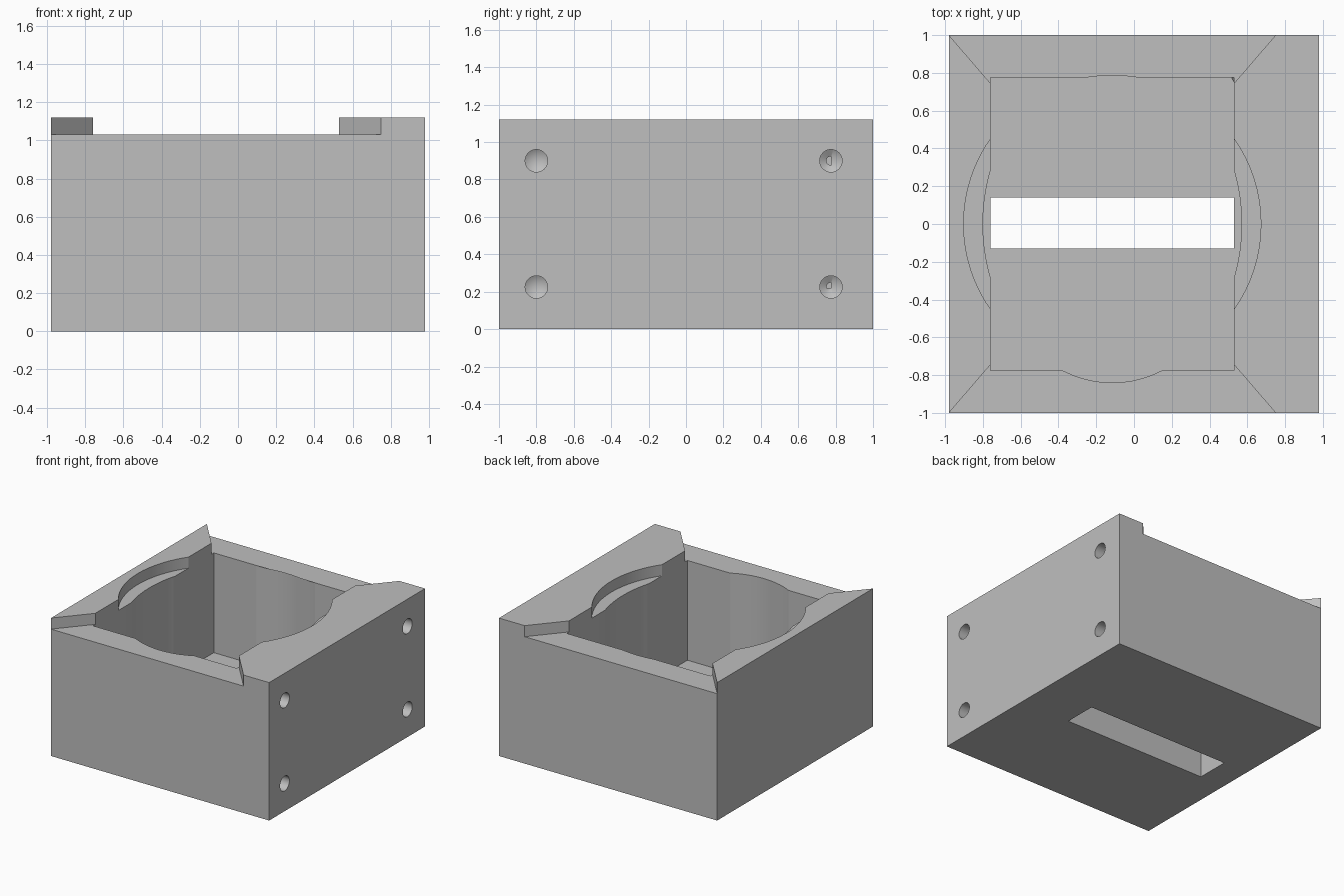
import bpy, bmesh, math

if "Cube" in bpy.data.objects:
    bpy.data.objects.remove(bpy.data.objects["Cube"])

# Overall dimensions
TOP, RIM, FLOOR = 1.12, 1.03, 0.22
X0, X1 = -0.76, 0.53          # cavity side walls
CX = (X0 + X1) / 2            # cavity centre
WALL_Y = 0.775

grey = bpy.data.materials.new("plain grey")
grey.use_nodes = True
colour = (0.52, 0.52, 0.52, 1)
grey.diffuse_color = colour
grey.node_tree.nodes["Principled BSDF"].inputs["Base Color"].default_value = colour


def prism(name, outline, z0, z1):
    """Extrude a closed outline from z0 up to z1."""
    bm = bmesh.new()
    face = bm.faces.new([bm.verts.new((x, y, z0)) for x, y in outline])
    ext = bmesh.ops.extrude_face_region(bm, geom=[face])
    for v in ext["geom"]:
        if isinstance(v, bmesh.types.BMVert):
            v.co.z = z1
    bmesh.ops.recalc_face_normals(bm, faces=bm.faces[:])
    return finish(bm, name)


def finish(bm, name):
    mesh = bpy.data.meshes.new(name)
    bm.to_mesh(mesh)
    bm.free()
    mesh.materials.append(grey)
    obj = bpy.data.objects.new(name, mesh)
    bpy.context.collection.objects.link(obj)
    return obj


def rect(x0, x1, y0, y1):
    return [(x0, y0), (x1, y0), (x1, y1), (x0, y1)]


def ellipse(a, b, n=80):
    return [(CX + a * math.cos(2 * math.pi * i / n),
             b * math.sin(2 * math.pi * i / n)) for i in range(n)]


def drill(name, y, z, radius=0.06, shoulder=0.552, tip=0.515, n=32):
    """Round bit along x with a pointed end."""
    bm = bmesh.new()
    rings = [[bm.verts.new((x, y + radius * math.cos(2 * math.pi * i / n),
                            z + radius * math.sin(2 * math.pi * i / n)))
              for i in range(n)] for x in (1.1, shoulder)]
    point = bm.verts.new((tip, y, z))
    bm.faces.new(rings[0])
    for i in range(n):
        j = (i + 1) % n
        bm.faces.new((rings[0][i], rings[0][j], rings[1][j], rings[1][i]))
        bm.faces.new((rings[1][i], rings[1][j], point))
    bmesh.ops.recalc_face_normals(bm, faces=bm.faces[:])
    return finish(bm, name)


def cut(target, cutter):
    mod = target.modifiers.new("cut", 'BOOLEAN')
    mod.operation = 'DIFFERENCE'
    mod.solver = 'EXACT'
    mod.object = cutter
    bpy.context.view_layer.objects.active = target
    bpy.ops.object.modifier_apply(modifier=mod.name)
    bpy.data.objects.remove(cutter)


# Solid block
body = prism("housing_body", rect(-0.98, 0.98, -1, 1), 0, TOP)

# Main cavity with bulging walls, then the round ledge at the rim
cut(body, prism("cavity_cutter", rect(X0, X1, -WALL_Y, WALL_Y), FLOOR, 1.5))
cut(body, prism("bulge_cutter", ellipse(0.685, 0.84), FLOOR, RIM))
cut(body, prism("ledge_cutter", ellipse(0.787, 0.787), RIM, 1.5))

# Flared openings in the rim at front and back
for s in (-1, 1):
    flare = 0.22 / 0.255 * 0.1
    outline = [(X0, 0.6 * s), (X0, 0.745 * s),
               (-0.98 - flare, 1.1 * s), (0.75 + flare, 1.1 * s),
               (X1, 0.745 * s), (X1, 0.6 * s)]
    cut(body, prism("opening_cutter", outline, RIM, 1.6))

# Slot through the floor
cut(body, prism("slot_cutter", rect(X0, X1, -0.13, 0.14), -0.2, 0.5))

# Four drilled holes in the thick side wall
for y in (-0.8, 0.775):
    for z in (0.225, 0.9):
        cut(body, drill("hole_cutter", y, z))

# Smooth the curved walls, keep the edges sharp
bpy.ops.object.select_all(action='DESELECT')
body.select_set(True)
bpy.context.view_layer.objects.active = body
bpy.ops.object.shade_smooth_by_angle(angle=math.radians(20))
